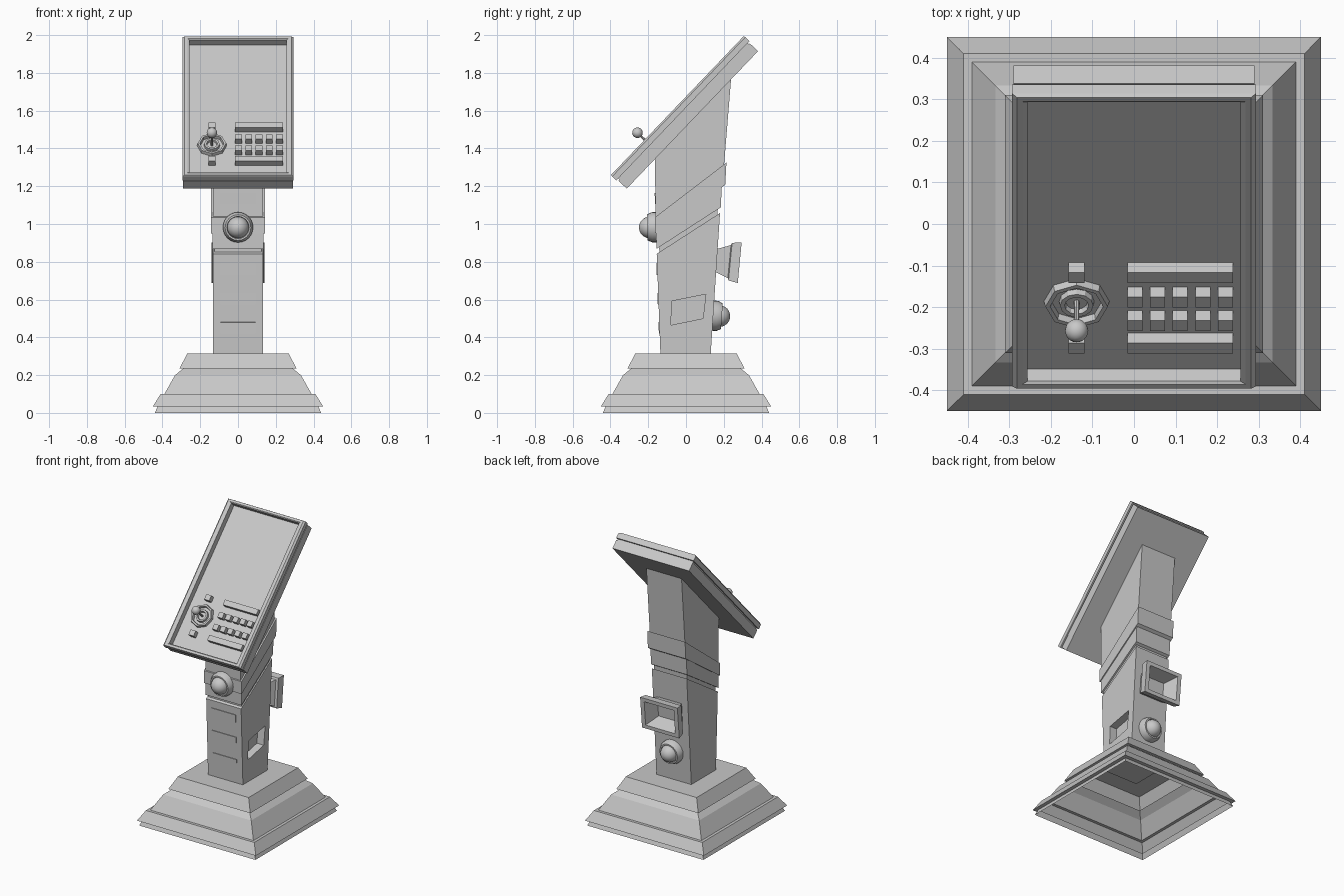
import bpy
import bmesh
import math
from mathutils import Matrix, Vector

cube = bpy.data.objects.get("Cube")
if cube:
    bpy.data.objects.remove(cube, do_unlink=True)

grey = bpy.data.materials.new("light grey")
grey.use_nodes = True
grey.diffuse_color = (0.58, 0.58, 0.58, 1)
grey.node_tree.nodes["Principled BSDF"].inputs["Base Color"].default_value = grey.diffuse_color


def skin(name, rings, frame=Matrix(), start=True, end=True, smooth=False):
    """Join equal-sized rings of points into a surface, with optional end caps."""
    bm = bmesh.new()
    loops = [[bm.verts.new(frame @ Vector(p)) for p in ring] for ring in rings]
    for a, b in zip(loops, loops[1:]):
        for i in range(len(a)):
            j = (i + 1) % len(a)
            bm.faces.new((a[i], a[j], b[j], b[i]))
    if start:
        bm.faces.new(loops[0][::-1])
    if end:
        bm.faces.new(loops[-1])
    bmesh.ops.recalc_face_normals(bm, faces=bm.faces)
    mesh = bpy.data.meshes.new(name)
    bm.to_mesh(mesh)
    bm.free()
    mesh.materials.append(grey)
    obj = bpy.data.objects.new(name, mesh)
    bpy.context.collection.objects.link(obj)
    if smooth:
        bpy.ops.object.select_all(action='DESELECT')
        obj.select_set(True)
        bpy.context.view_layer.objects.active = obj
        bpy.ops.object.shade_smooth_by_angle(angle=math.radians(35))
    return obj


def rect(hx, hy, z, cx=0, cy=0):
    return [(cx + sx * hx, cy + sy * hy, z) for sx, sy in ((-1, -1), (1, -1), (1, 1), (-1, 1))]


def circle(r, z, n, cx=0, cy=0):
    return [(cx + r * math.cos(math.tau * i / n), cy + r * math.sin(math.tau * i / n), z)
            for i in range(n)]


def prism(name, profile, x0, x1):
    """Extrude a side profile of (y, z) points across x."""
    return skin(name, [[(x, y, z) for y, z in profile] for x in (x0, x1)])


def box(name, cx, cy, hx, hy, z0, z1, frame):
    return skin(name, [rect(hx, hy, z0, cx, cy), rect(hx, hy, z1, cx, cy)], frame)


# Stepped hollow base, open underneath
tiers = [(0.44, 0), (0.425, 0.035), (0.45, 0.035), (0.41, 0.10), (0.39, 0.10),
         (0.333, 0.20), (0.29, 0.235), (0.31, 0.235), (0.268, 0.315)]
skin("stepped_base", [rect(h, h, z) for h, z in tiers], start=False)

# Lower column with a recess in its left side
lower = prism("lower_column", [(-0.135, 0.3), (0.13, 0.3), (0.18, 1.058), (-0.155, 0.842)],
              -0.132, 0.132)
cutter = prism("recess_cutter", [(-0.08, 0.465), (0.09, 0.50), (0.105, 0.628), (-0.075, 0.592)],
               0.08, 0.2)
cutter.hide_render = True
cut = lower.modifiers.new("recess", 'BOOLEAN')
cut.operation = 'DIFFERENCE'
cut.solver = 'EXACT'
cut.object = cutter
bpy.ops.object.select_all(action='DESELECT')
bpy.context.view_layer.objects.active = lower
lower.select_set(True)
bpy.ops.object.modifier_apply(modifier=cut.name)
bpy.data.objects.remove(cutter, do_unlink=True)

# Slanted neck bands and upper column
sections = {
    "neck_core": (0.124, [(-0.14, 0.8), (0.165, 1.03), (0.18, 1.25), (-0.145, 1.0)]),
    "lower_band": (0.136, [(-0.157, 0.868), (0.184, 1.088), (0.19, 1.205), (-0.158, 0.96)]),
    "upper_band": (0.143, [(-0.165, 0.95), (0.208, 1.208), (0.214, 1.325), (-0.165, 1.035)]),
    "upper_column": (0.133, [(-0.16, 1.0), (0.198, 1.27), (0.24, 1.785), (-0.165, 1.36)]),
}
for name, (half, profile) in sections.items():
    prism(name, profile, -half, half)

# Thin plates on the front of the column
for i, z in enumerate((0.45, 0.605, 0.76, 1.135)):
    y = -0.135 - 0.038 * (z - 0.3) if z < 1 else -0.161
    tilt = Matrix.Translation((0, y, z)) @ Matrix.Rotation(math.radians(92), 4, 'X')
    box(f"front_plate_{i + 1}", 0, 0, 0.092, 0.03, -0.004, 0.004, tilt)


# Round lamps: stepped collar and dome
def lamp(name, frame):
    collar = [(0.08, -0.02), (0.08, 0.025), (0.068, 0.05), (0.059, 0.05), (0.056, 0.035)]
    skin(name + "_collar", [circle(r, z, 24) for r, z in collar], frame, smooth=True)
    dome = [(0.057 * math.cos(a), 0.037 + 0.057 * math.sin(a))
            for a in (math.radians(d) for d in range(0, 90, 11))]
    skin(name + "_dome", [circle(r, z, 24) for r, z in dome], frame, smooth=True)


lamp("front_lamp", Matrix.Translation((0, -0.155, 0.983)) @ Matrix.Rotation(math.radians(92), 4, 'X'))
lamp("back_lamp", Matrix.Translation((0, 0.14, 0.515)) @ Matrix.Rotation(math.radians(-94), 4, 'X'))

# Flared square horn on the back
horn_frame = Matrix.Translation((0, 0.155, 0.808)) @ Matrix.Rotation(math.radians(-95.5), 4, 'X')
horn = [(0.08, 0.06, -0.02), (0.085, 0.063, 0.01), (0.12, 0.088, 0.075), (0.135, 0.1, 0.08),
        (0.141, 0.108, 0.13), (0.112, 0.083, 0.13), (0.075, 0.052, 0.04)]
skin("back_horn", [rect(*r) for r in horn], horn_frame)

# Tilted console: framed slab with a sunken face
console = Matrix.Translation((0, -0.006, 1.589)) @ Matrix.Rotation(math.radians(46.3), 4, 'X')
slab = [(0.29, 0.503, -0.055), (0.29, 0.503, 0.005), (0.283, 0.496, 0.005), (0.283, 0.496, 0.015),
        (0.293, 0.51, 0.015), (0.293, 0.51, 0.045), (0.282, 0.507, 0.055), (0.268, 0.492, 0.055),
        (0.256, 0.486, 0.05), (0.256, 0.486, 0.01)]
skin("console", [rect(*r) for r in slab], console)

# Keypad: two long bars and two rows of keys
floor, top = 0.005, 0.044
for name, v in (("upper", -0.133), ("lower", -0.378)):
    box(name + "_bar", 0.111, v, 0.127, 0.018, floor, top, console)
    box(name + "_button", -0.138, v, 0.019, 0.018, floor, top, console)
for row, v in enumerate((-0.218, -0.3)):
    for col in range(5):
        box(f"key_{row + 1}_{col + 1}", 0.002 + 0.0545 * col, v, 0.018, 0.018, floor, top, console)

# Joystick: eight-sided ring, inner ring, stick and ball
jx, jv = -0.138, -0.25
for name, profile, n in (
        ("joystick_ring", [(0.08, floor), (0.075, 0.028), (0.064, 0.028), (0.06, floor)], 8),
        ("joystick_boot", [(0.043, floor), (0.04, 0.025), (0.029, 0.025), (0.026, 0.012)], 12),
        ("joystick_stick", [(0.007, floor), (0.005, 0.1)], 8)):
    skin(name, [circle(r, z, n, jx, jv) for r, z in profile], console,
         start=n != 8 or "stick" in name, end="ring" not in name)
ball = [(0.028 * math.sin(math.radians(d)), 0.108 - 0.028 * math.cos(math.radians(d)))
        for d in range(10, 180, 20)]
skin("joystick_ball", [circle(r, z, 16, jx, jv) for r, z in ball], console, smooth=True)
